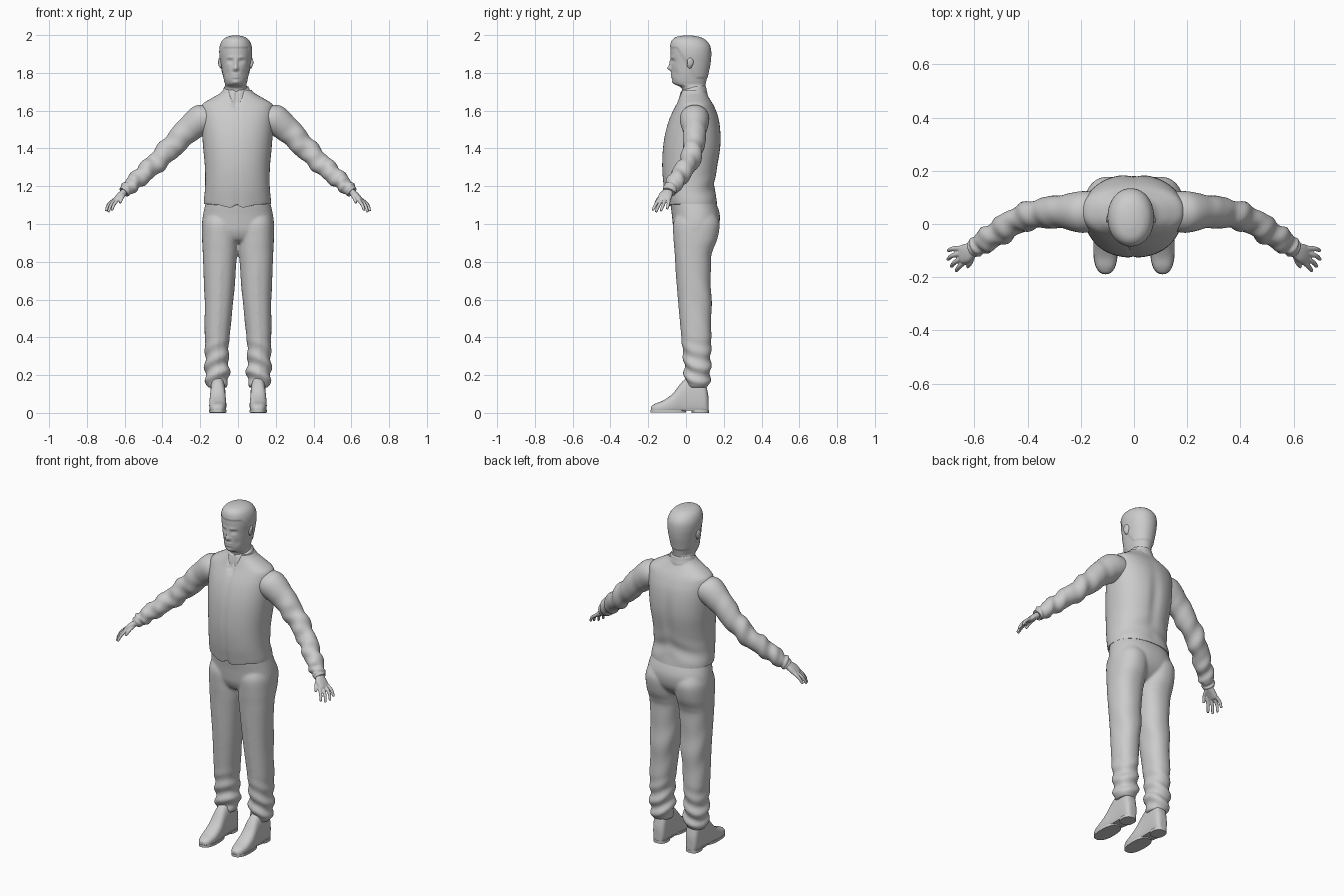
import bpy, bmesh
from math import sin, cos, pi, exp, copysign
from mathutils import Vector, Matrix

V = Vector


def g(d, w):
    return exp(-(d / w) ** 2)


def clamp(v):
    return max(0.0, min(1.0, v))


def level(z, x0, x1, y0, y1):
    """Horizontal section given by its extents."""
    return (V(((x0 + x1) / 2, (y0 + y1) / 2, z)), V(((x1 - x0) / 2, 0, 0)), V((0, (y1 - y0) / 2, 0)))


def tube(points):
    """Sections across a path; each point is x, y, z, radius along y, other radius."""
    cs = [V(p[:3]) for p in points]
    out = []
    for i, p in enumerate(points):
        t = (cs[min(i + 1, len(cs) - 1)] - cs[max(i - 1, 0)]).normalized()
        a = (V((0, 1, 0)) - t * t.y).normalized()
        out.append((cs[i], a * p[3], t.cross(a) * p[4]))
    return out


def spline(a, b, c, d, t):
    return b + 0.5 * t * (c - a + t * (2 * a - 5 * b + 4 * c - d + t * (3 * (b - c) + d - a)))


def loft(bm, secs, n=32, sub=5, power=2.0, tweak=None):
    """Smooth skin through sections (centre, axis, axis), capped at both ends."""
    def sgn(v):
        return copysign(abs(v) ** (2 / power), v)
    last, rings = len(secs) - 1, []
    for k in range(last * sub + 1):
        i = min(k // sub, last - 1)
        t = k / sub - i
        q = [secs[max(0, min(last, i + j))] for j in (-1, 0, 1, 2)]
        c, a, b = (spline(q[0][m], q[1][m], q[2][m], q[3][m], t) for m in range(3))
        ring = []
        for j in range(n):
            u = 2 * pi * j / n
            p = c + a * sgn(cos(u)) + b * sgn(sin(u))
            if tweak:
                p = tweak(p, c, u, k / sub)
            ring.append(bm.verts.new(p))
        rings.append(ring)
    for r, s in zip(rings, rings[1:]):
        for j in range(n):
            bm.faces.new((r[j], r[(j + 1) % n], s[(j + 1) % n], s[j]))
    bm.faces.new(rings[0][::-1])
    bm.faces.new(rings[-1])


def finish(name, bm, voxel=0, smooth=0, mirror=False):
    bmesh.ops.recalc_face_normals(bm, faces=bm.faces)
    for f in bm.faces:
        f.smooth = len(f.verts) < 5
    me = bpy.data.meshes.new(name)
    bm.to_mesh(me)
    bm.free()
    ob = bpy.data.objects.new(name, me)
    bpy.context.collection.objects.link(ob)
    if voxel:
        m = ob.modifiers.new("blend", 'REMESH')
        m.mode, m.voxel_size, m.use_smooth_shade = 'VOXEL', voxel, True
        m = ob.modifiers.new("soften", 'SMOOTH')
        m.factor, m.iterations = 0.5, smooth
    if mirror:
        m = ob.modifiers.new("other side", 'MIRROR')
        m.use_mirror_merge = False
    return ob


# Head and neck, with face features and a raised hair cap
HX = -0.012


def face(p, c, u, s):
    x, z = p.x - HX, p.z
    ax = abs(x)
    if p.y < 0 and z > 1.735:
        d = -0.020 * g(x, 0.010) * g(z - 1.824, 0.013) - 0.010 * g(x, 0.008) * g(z - 1.85, 0.022)
        d -= 0.005 * g(ax - 0.012, 0.006) * g(z - 1.819, 0.007)
        d += 0.011 * g(ax - 0.030, 0.014) * g(z - 1.862, 0.010)
        d -= 0.005 * g(ax - 0.030, 0.009) * g(z - 1.860, 0.006)
        d -= 0.004 * g(ax - 0.028, 0.020) * g(z - 1.882, 0.007)
        d -= 0.006 * g(x, 0.020) * (g(z - 1.791, 0.005) + g(z - 1.777, 0.005))
        d -= 0.005 * g(x, 0.016) * g(z - 1.750, 0.010)
        d += 0.004 * g(ax - 0.045, 0.012) * g(z - 1.80, 0.018)
        p.y += d
    line = 1.93 - 0.16 * clamp((p.y + 0.045) / 0.10)
    out = V((p.x - c.x, p.y - c.y, 0))
    if out.length > 1e-6:
        p += out.normalized() * 0.004 * clamp((z - line) / 0.008)
    return p


head = [(1.66, .060, -.020, .100), (1.71, .061, -.020, .100), (1.728, .058, -.034, .102),
        (1.74, .057, -.060, .104), (1.76, .062, -.071, .108), (1.80, .070, -.076, .116),
        (1.85, .077, -.078, .126), (1.90, .083, -.081, .130), (1.94, .081, -.080, .125),
        (1.97, .069, -.072, .105), (1.988, .048, -.052, .075), (1.996, .022, -.02, .04),
        (1.998, .003, .006, .012)]
bm = bmesh.new()
loft(bm, [level(z, HX - w, HX + w, f, b) for z, w, f, b in head], 80, 8, 2.1, face)
finish("head", bm)

# Ears
bm = bmesh.new()
for s in (-1, 1):
    turn = Matrix.Rotation(s * 0.25, 4, 'Z') @ Matrix.Rotation(-0.15, 4, 'X')
    for dx, dz, size in ((.079, 1.853, (.009, .018, .031)), (.086, 1.857, (.006, .019, .024))):
        m = Matrix.Translation((HX + s * dx, .022, dz)) @ turn @ Matrix.Diagonal((*size, 1))
        bmesh.ops.create_uvsphere(bm, u_segments=16, v_segments=10, radius=1, matrix=m)
finish("ears", bm, 0.0035, 3)

# Waistcoat with front seam, open neckline and dipped hem


def vest_shape(p, c, u, s):
    if p.y < c.y:
        x = p.x + 0.008
        p.y += 0.008 * g(x, 0.006) * clamp((1.66 - p.z) / 0.05)
        p.y += 0.010 * clamp(((p.z - 1.58) * 0.35 - abs(x)) / 0.006)
        p.z -= 0.018 * clamp((1.2 - p.z) / 0.1) * (g(abs(x) - 0.035, 0.05) - 0.8 * g(x, 0.012))
    else:
        p.y -= 0.010 * g(p.x, 0.03) * g(p.z - 1.38, 0.16)
        p.y += 0.003 * sin(p.z * 60 + abs(p.x) * 25) * g(p.z - 1.2, 0.07)
    return p


vest = [(1.105, .177, -.098, .166), (1.13, .177, -.104, .163), (1.20, .171, -.118, .152),
        (1.30, .172, -.126, .168), (1.40, .181, -.122, .184), (1.48, .187, -.110, .185),
        (1.55, .191, -.090, .176), (1.60, .192, -.068, .160), (1.635, .184, -.050, .143),
        (1.665, .138, -.038, .124), (1.69, .095, -.030, .110), (1.71, .074, -.024, .103)]
bm = bmesh.new()
loft(bm, [level(z, -w - .003, w - .003, f, b) for z, w, f, b in vest], 96, 6, 2.25, vest_shape)
finish("waistcoat", bm)

# Shirt collar, lower and split at the front


def collar_shape(p, c, u, s):
    p.z -= 0.030 * clamp((0.06 - p.y) / 0.11)
    if p.y < c.y:
        p.z -= 0.018 * g(abs(p.x + .008) - 0.02, 0.014) * clamp(1.5 - s)
        p.y += 0.012 * g(p.x + .008, 0.008)
    return p


bm = bmesh.new()
collar = [(1.675, .086, -.042, .115), (1.69, .083, -.040, .114), (1.71, .072, -.034, .109),
          (1.725, .067, -.029, .106), (1.73, .062, -.022, .102)]
loft(bm, [level(z, -w - .008, w - .008, f, b) for z, w, f, b in collar], 64, 3, 2, collar_shape)
finish("shirt_collar", bm)

# Shirt sleeves with cloth folds


def sleeve_folds(p, c, u, s):
    out = (p - c).normalized()
    a = 0.0045 * clamp((s - 1.5) / 1.5) * clamp((7.6 - s) / 1.0)
    return p + out * a * (sin(5.5 * s + 2 * sin(u)) + 0.5 * sin(9 * s + 2 * u))


bm = bmesh.new()
loft(bm, tube([(.13, .05, 1.565, .070, .065), (.195, .045, 1.552, .078, .080),
               (.27, .046, 1.492, .063, .068), (.35, .040, 1.410, .056, .060),
               (.43, .018, 1.328, .050, .054), (.50, -.026, 1.266, .049, .049),
               (.56, -.064, 1.210, .044, .042), (.592, -.086, 1.180, .036, .034),
               (.604, -.092, 1.168, .034, .030)]), 40, 8, 2, sleeve_folds)
finish("shirt_sleeves", bm, mirror=True)

# Hands: palm, four fingers and thumb blended together
bm = bmesh.new()
loft(bm, tube([(.585, -.083, 1.188, .024, .018), (.605, -.096, 1.168, .028, .018),
               (.628, -.109, 1.149, .036, .016), (.648, -.115, 1.130, .034, .012),
               (.655, -.117, 1.123, .026, .007)]), 24, 4, 2.3)
fingers = [[(.640, -.090, 1.138), (.680, -.093, 1.110), (.697, -.099, 1.082)],
           [(.642, -.108, 1.136), (.682, -.119, 1.105), (.698, -.132, 1.072)],
           [(.640, -.125, 1.134), (.672, -.143, 1.101), (.685, -.158, 1.067)],
           [(.628, -.137, 1.140), (.656, -.160, 1.104), (.667, -.175, 1.075)],
           [(.602, -.112, 1.160), (.614, -.144, 1.138), (.624, -.160, 1.113)]]
for a, b, c in fingers:
    tip = V(c) + (V(c) - V(b)) * 0.12
    loft(bm, tube([(*a, .010, .010), (*b, .0088, .009), (*c, .0070, .007), (*tip, .003, .003)]), 14, 5)
finish("hands", bm, 0.0032, 3, True)

# Trousers: two legs and the seat blended together


def leg_folds(p, c, u, s):
    out = V((p.x - c.x, p.y - c.y, 0)).normalized()
    side = copysign(1, c.x)
    low = clamp((0.42 - p.z) / 0.2) * clamp((p.z - 0.12) / 0.05)
    d = 0.008 * low * sin(p.z * 75 + side * 2.2 * cos(u) + 1.5 * sin(u))
    d += 0.003 * sin(p.z * 30 + 3 * sin(u)) * g(p.z - 0.6, 0.2) * clamp(sin(u) + 0.4)
    d += 0.004 * g(u - 1.5 * pi, 0.12) * clamp((0.85 - p.z) / 0.1)
    return p + out * d


leg = [(.135, .062, .160, .004, .112), (.17, .050, .172, -.002, .126), (.22, .046, .176, -.006, .130),
       (.30, .050, .174, -.012, .131), (.40, .045, .176, -.022, .134), (.60, .024, .177, -.040, .134),
       (.80, .008, .185, -.056, .131), (.86, .003, .187, -.061, .142), (.92, .001, .190, -.066, .166),
       (1.0, .000, .189, -.068, .178), (1.05, .01, .175, -.05, .16)]
hip = [(.90, .10, -.015, .09), (.92, .155, -.045, .125), (.96, .188, -.064, .160), (1.0, .191, -.070, .176),
       (1.05, .185, -.075, .179), (1.10, .174, -.082, .164), (1.14, .165, -.085, .145)]
bm = bmesh.new()
for s in (-1, 1):
    loft(bm, [level(z, s * (a + b) / 2 - (b - a) / 2, s * (a + b) / 2 + (b - a) / 2, f, k)
              for z, a, b, f, k in leg], 48, 9, 2.25, leg_folds)
loft(bm, [level(z, -w, w, f, b) for z, w, f, b in hip], 64, 5, 2.25)
finish("trousers", bm, 0.0075, 5)

# Shoes: uppers lofted from toe to heel


def flat_sole(p, c, u, s):
    p.z = max(p.z, 0.010)
    return p


shoe = [(-.186, .010, .030), (-.180, .023, .038), (-.160, .036, .050), (-.12, .044, .066),
        (-.07, .045, .102), (-.02, .041, .165), (.03, .040, .200), (.07, .040, .200),
        (.10, .037, .165), (.115, .026, .11), (.119, .012, .08)]
bm = bmesh.new()
loft(bm, [(V((.107, y, h * .45)), V((w, 0, 0)), V((0, 0, h * .55))) for y, w, h in shoe],
     36, 5, 2.5, flat_sole)
finish("shoes", bm, mirror=True)

# Soles and heels
bm = bmesh.new()
for y0, y1, w, z0, z1 in ((-.189, .00, .046, .002, .016), (-.04, .119, .038, .009, .018), (.03, .121, .040, 0, .016)):
    loft(bm, [level(z, .107 - w, .107 + w, y0, y1) for z in (z0, z1)], 40, 1, 2.4)
finish("shoe_soles", bm, mirror=True)
